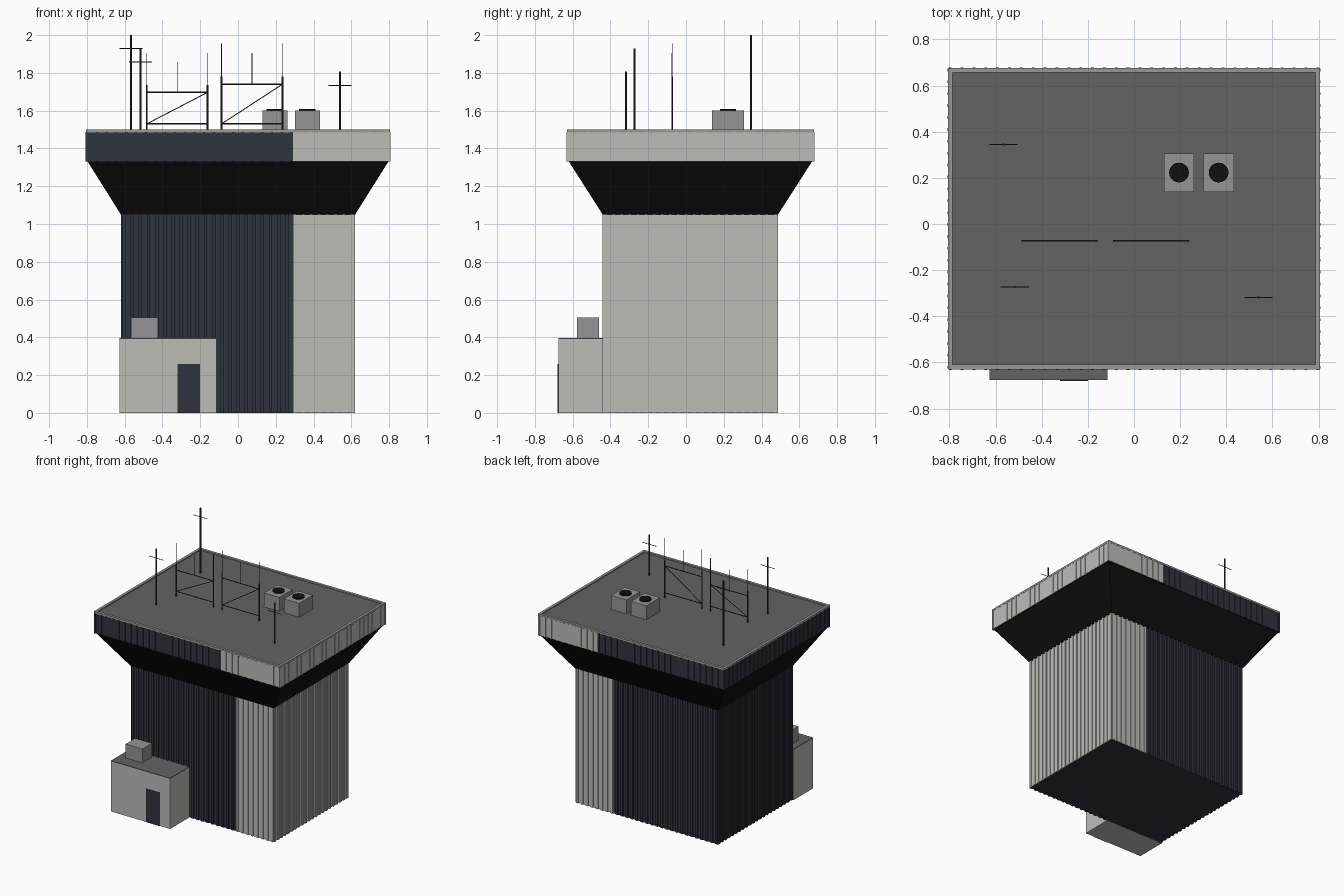
import bpy, bmesh, math
from mathutils import Vector, Matrix

if "Cube" in bpy.data.objects:
    bpy.data.objects.remove(bpy.data.objects["Cube"])


def mat(name, r, g, b):
    m = bpy.data.materials.new(name)
    m.diffuse_color = (r, g, b, 1)
    m.use_nodes = True
    m.node_tree.nodes["Principled BSDF"].inputs["Base Color"].default_value = m.diffuse_color
    return m


NAVY = mat("navy", 0.028, 0.034, 0.048)
LIGHT = mat("pale_cladding", 0.51, 0.51, 0.475)
BLACK = mat("black", 0.005, 0.005, 0.006)
ROOF = mat("roof_grey", 0.125, 0.125, 0.125)
UNIT = mat("unit_grey", 0.30, 0.30, 0.315)
TRIM = mat("trim_grey", 0.33, 0.33, 0.30)
STEEL = mat("dark_steel", 0.03, 0.03, 0.032)
SPLIT = 0.29  # x where navy cladding changes to pale


def finish(name, bm, material):
    me = bpy.data.meshes.new(name)
    bm.to_mesh(me)
    bm.free()
    me.materials.append(material)
    ob = bpy.data.objects.new(name, me)
    bpy.context.collection.objects.link(ob)
    return ob


def add_box(bm, x0, x1, y0, y1, z0, z1):
    m = Matrix.Translation(((x0 + x1) / 2, (y0 + y1) / 2, (z0 + z1) / 2))
    m = m @ Matrix.Diagonal((x1 - x0, y1 - y0, z1 - z0, 1))
    return bmesh.ops.create_cube(bm, size=1, matrix=m)["verts"]


def box(name, material, *bounds):
    bm = bmesh.new()
    add_box(bm, *bounds)
    return finish(name, bm, material)


def add_rod(bm, a, b, r, sides=6):
    a, b = Vector(a), Vector(b)
    d = b - a
    m = Matrix.Translation((a + b) / 2) @ d.to_track_quat('Z', 'Y').to_matrix().to_4x4()
    bmesh.ops.create_cone(bm, cap_ends=True, segments=sides, radius1=r, radius2=r,
                          depth=d.length, matrix=m)


def clad(name, x, y0, y1, z0, z1, pitch, width, depth):
    """Ribbed wall block: navy core with a pale sleeve on the right."""
    dark, pale = bmesh.new(), bmesh.new()
    xi, a, b = x - depth, y0 + depth, y1 - depth
    add_box(dark, -xi, xi, a, b, z0, z1)
    e = 0.002
    add_box(pale, SPLIT, xi + e, a - e, b + e, z0 + 0.003, z1 - 0.003)
    n = round(2 * xi / pitch)
    for i in range(n + 1):  # ribs on front and back
        c = -xi + width / 2 + i * (2 * xi - width) / n
        bm = pale if c > SPLIT else dark
        add_box(bm, c - width / 2, c + width / 2, y0, a, z0, z1)
        add_box(bm, c - width / 2, c + width / 2, b, y1, z0, z1)
    n = round((b - a) / pitch)
    for i in range(n + 1):  # ribs on left and right
        c = a + width / 2 + i * (b - a - width) / n
        add_box(dark, -x, -xi, c - width / 2, c + width / 2, z0, z1)
        add_box(pale, xi, x, c - width / 2, c + width / 2, z0, z1)
    finish(name + "_navy", dark, NAVY)
    finish(name + "_pale", pale, LIGHT)


# main shaft and upper parapet band
clad("shaft", 0.62, -0.442, 0.488, 0, 1.05, 0.044, 0.018, 0.008)
clad("parapet", 0.808, -0.632, 0.679, 1.33, 1.487, 0.052, 0.012, 0.005)

# flared black collar
bm = bmesh.new()
for v in add_box(bm, -0.62, 0.62, -0.441, 0.487, 1.05, 1.332):
    if v.co.z > 1.2:
        v.co.x = math.copysign(0.797, v.co.x)
        v.co.y = 0.668 if v.co.y > 0 else -0.621
finish("flared_collar", bm, BLACK)

# roof deck and edge trim
box("roof_deck", ROOF, -0.79, 0.79, -0.612, 0.66, 1.47, 1.491)
bm = bmesh.new()
for s in (-1, 1):
    add_box(bm, *sorted((s * 0.786, s * 0.806)), -0.63, 0.677, 1.485, 1.5)
for y in (-0.63, 0.657):
    add_box(bm, -0.786, 0.786, y, y + 0.02, 1.485, 1.5)
finish("roof_edge_trim", bm, TRIM)

# entrance annex
box("annex", LIGHT, -0.627, -0.114, -0.676, -0.436, 0, 0.392)
box("annex_roof", ROOF, -0.627, -0.114, -0.676, -0.436, 0.392, 0.397)
box("annex_door", NAVY, -0.32, -0.2, -0.68, -0.67, 0, 0.26)
box("annex_vent_box", UNIT, -0.567, -0.423, -0.578, -0.46, 0.395, 0.506)

# rooftop cooling units with fans
for i, x in enumerate((0.195, 0.367)):
    box(f"cooling_unit_{i + 1}", UNIT, x - 0.066, x + 0.066, 0.138, 0.306, 1.488, 1.6)
    bm = bmesh.new()
    add_rod(bm, (x, 0.223, 1.595), (x, 0.223, 1.609), 0.043, 20)
    finish(f"cooling_fan_{i + 1}", bm, BLACK)

# single masts with crossbars: x, y, top, crossbar height
for i, (x, y, top, bar) in enumerate(((-0.566, 0.345, 2.0, 1.93),
                                      (-0.517, -0.273, 1.93, 1.857),
                                      (0.54, -0.318, 1.807, 1.733))):
    bm = bmesh.new()
    add_rod(bm, (x, y, 1.488), (x, y, top), 0.0055, 8)
    add_rod(bm, (x - 0.061, y, bar), (x + 0.061, y, bar), 0.0025)
    finish(f"mast_{i + 1}", bm, STEEL)

# braced antenna frames: left, right, post top, top bar, whip top, middle whip top
Y = -0.073
for i, (l, r, post, bar, whip, mid) in enumerate(
        ((-0.483, -0.161, 1.735, 1.697, 1.905, 1.857),
         (-0.087, 0.235, 1.78, 1.74, 1.955, 1.905))):
    bm = bmesh.new()
    for x in (l, r):
        add_rod(bm, (x, Y, 1.488), (x, Y, post), 0.0048, 8)
        add_rod(bm, (x, Y, post), (x, Y, whip), 0.002)
    for z in (1.53, bar):
        add_rod(bm, (l, Y, z), (r, Y, z), 0.0035)
    add_rod(bm, (l, Y, 1.53), (r, Y, bar), 0.0025)
    add_rod(bm, ((l + r) / 2, Y, bar), ((l + r) / 2, Y, mid), 0.0025)
    finish(f"antenna_frame_{i + 1}", bm, STEEL)
